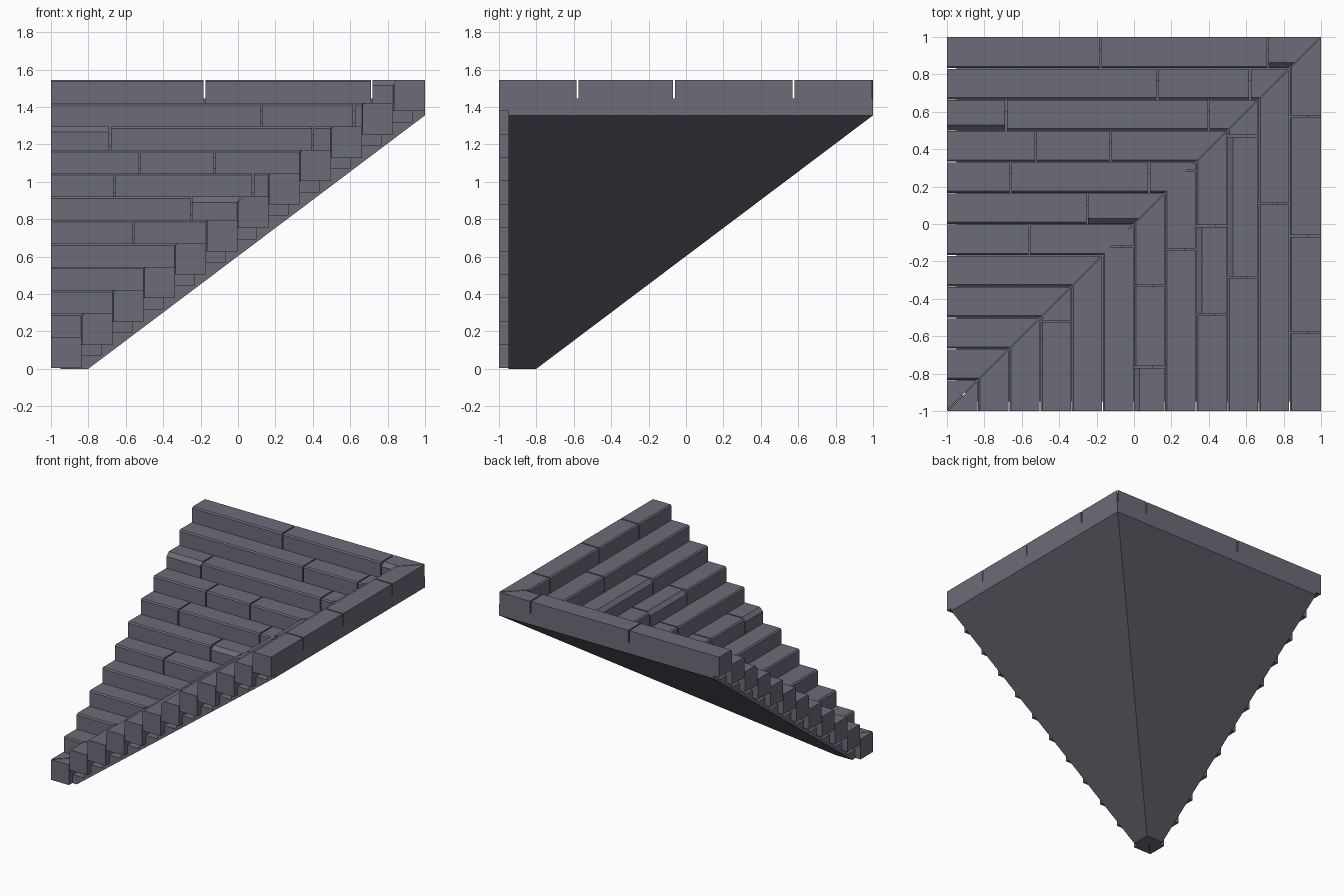
import bpy, bmesh

if "Cube" in bpy.data.objects:
    bpy.data.objects.remove(bpy.data.objects["Cube"])

STEPS = 12
RUN = 1 / 6
RISE = 0.125
TOP0 = 0.17      # top of lowest step
BLOCK_H = 0.167
SEAM = 0.005     # half joint between blocks

stone = bpy.data.materials.new("slate grey stone")
stone.diffuse_color = (0.15, 0.15, 0.19, 1)
stone.use_nodes = True
stone.node_tree.nodes["Principled BSDF"].inputs["Base Color"].default_value = stone.diffuse_color


def sweep(bm, profile, start, end, swap, cap_end=True):
    """Sweep a (depth, z) profile along a step; end=None mitres on the diagonal."""
    def ring(pos):
        out = []
        for d, z in profile:
            p = max(pos(d), start)
            out.append(bm.verts.new((d, p, z) if swap else (p, d, z)))
        return out
    a = ring(lambda d: start)
    b = ring((lambda d: d - (SEAM if cap_end else 0)) if end is None else (lambda d: end))
    n = len(profile)
    bm.faces.new(a)
    if cap_end:
        bm.faces.new(b[::-1])
    for i in range(n):
        j = (i + 1) % n
        bm.faces.new((a[i], b[i], b[j], a[j]))


def finish(bm, name):
    bmesh.ops.remove_doubles(bm, verts=bm.verts, dist=0.0005)
    bmesh.ops.recalc_face_normals(bm, faces=bm.faces)
    me = bpy.data.meshes.new(name)
    bm.to_mesh(me)
    bm.free()
    me.materials.append(stone)
    ob = bpy.data.objects.new(name, me)
    bpy.context.collection.objects.link(ob)


# Joint positions per step, and which block has a worn (wider) front edge
back_joints = {11: [-0.18, 0.715], 10: [0.125, 0.62], 9: [-0.685, 0.4],
               8: [-0.525, -0.125], 7: [-0.66, 0.08], 6: [-0.25], 5: [-0.56]}
back_worn = {(11, 2), (9, 0), (6, 1)}
right_joints = {11: [-0.58, -0.065, 0.575], 10: [0.11], 9: [-0.285, 0.47],
                8: [-0.485, -0.01], 7: [-0.135, 0.285], 6: [-0.765, -0.33],
                5: [-0.12], 3: [-0.52]}
right_worn = {(9, 1), (8, 1), (6, 0)}

# Stone blocks of both flights
for side, swap, joints, worn in (("back", False, back_joints, back_worn),
                                 ("right", True, right_joints, right_worn)):
    for i in range(STEPS):
        bm = bmesh.new()
        front = -1 + i * RUN
        back = front + RUN - (0 if i == STEPS - 1 else 0.004)
        top = TOP0 + i * RISE
        cuts = [-1] + joints.get(i, []) + [None]
        for k in range(len(cuts) - 1):
            c = 0.03 if (i, k) in worn else 0.01
            profile = [(front, top - BLOCK_H), (back, top - BLOCK_H), (back, top),
                       (front + c, top), (front, top - c)]
            start = cuts[k] + (SEAM if k else 0)
            end = cuts[k + 1]
            sweep(bm, profile, start, None if end is None else end - SEAM, swap)
        finish(bm, f"{side}_step_{i + 1}")

# Core slab: stepped on top, sloped underneath, mitred at the corner
core = [(-0.9, 0), (-0.8, 0), (1, 1.355)]
for i in reversed(range(STEPS)):
    z = TOP0 + i * RISE - 0.1
    back = 1 if i == STEPS - 1 else -0.9 + (i + 1) * RUN
    core += [(back, z), (-0.9 + i * RUN, z)]
bm = bmesh.new()
for swap in (False, True):
    sweep(bm, core, -0.95, None, swap, cap_end=False)
finish(bm, "core_slab")
